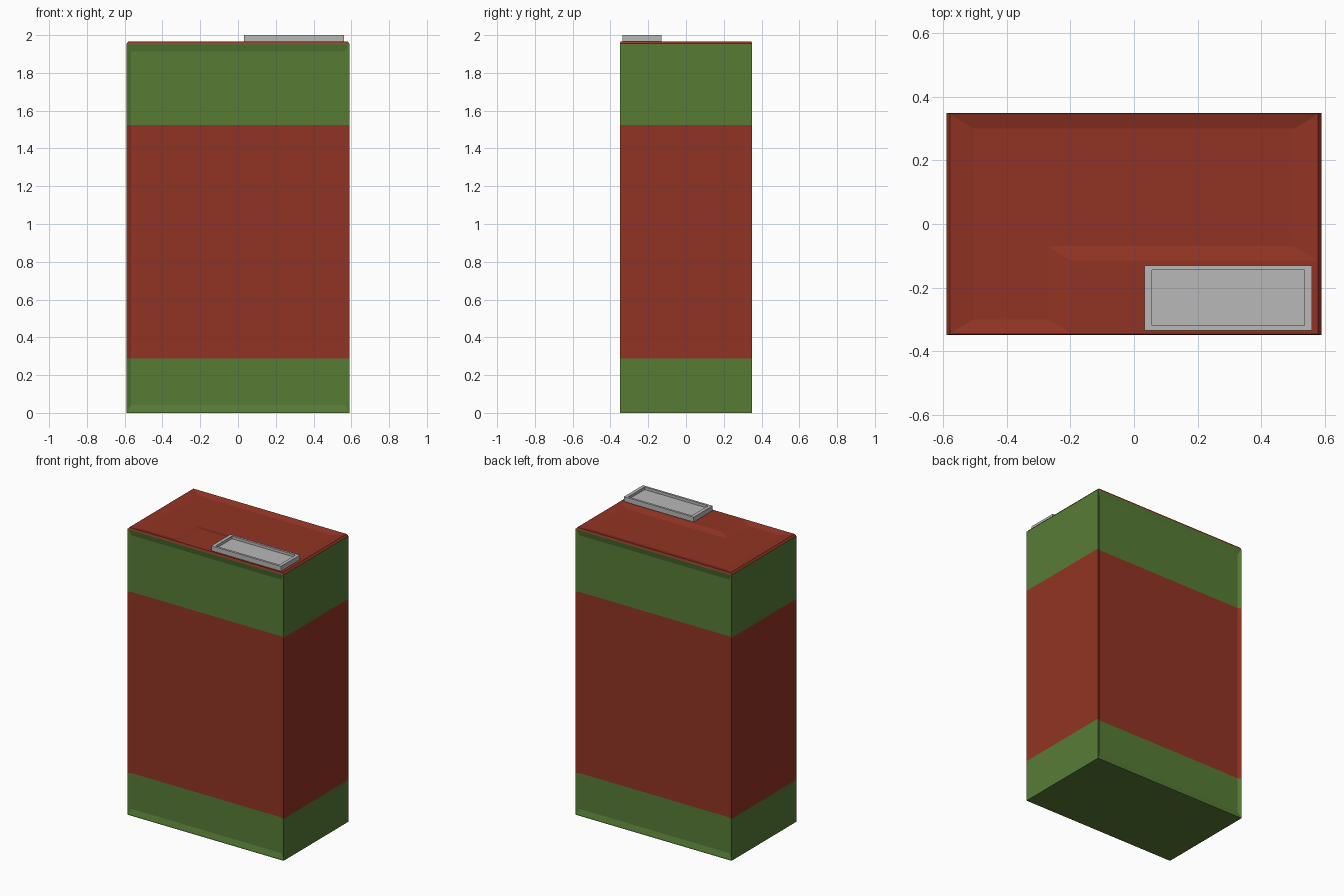
import bpy, bmesh
from mathutils import Vector

if "Cube" in bpy.data.objects:
    bpy.data.objects.remove(bpy.data.objects["Cube"])

X, Y, RIM, TOP = 0.59, 0.35, 1.955, 1.967
BAND_LOW, BAND_HIGH = 0.287, 1.525


def material(name, rgb):
    m = bpy.data.materials.new(name)
    m.diffuse_color = (*rgb, 1)
    m.use_nodes = True
    m.node_tree.nodes["Principled BSDF"].inputs["Base Color"].default_value = m.diffuse_color
    return m


green = material("green paint", (0.095, 0.20, 0.036))
red = material("red paint", (0.285, 0.034, 0.017))
grey = material("light grey metal", (0.48, 0.48, 0.48))


def rect(x0, x1, y0, y1, z):
    return [(x0, y0, z), (x1, y0, z), (x1, y1, z), (x0, y1, z)]


def strip(bm, a, b):
    """Quads joining two closed loops of points."""
    n = len(a)
    for i in range(n):
        j = (i + 1) % n
        bm.faces.new([bm.verts.new(p) for p in (a[i], a[j], b[j], b[i])])


def cap(bm, pts):
    bm.faces.new([bm.verts.new(p) for p in pts])


def finish(bm, name, mats, rule=None):
    bmesh.ops.remove_doubles(bm, verts=bm.verts, dist=1e-5)
    bmesh.ops.recalc_face_normals(bm, faces=bm.faces)
    if rule:
        for f in bm.faces:
            f.material_index = rule(f)
    me = bpy.data.meshes.new(name)
    bm.to_mesh(me)
    bm.free()
    for m in mats:
        me.materials.append(m)
    ob = bpy.data.objects.new(name, me)
    bpy.context.collection.objects.link(ob)
    return ob


# Battery case
bm = bmesh.new()
cap(bm, rect(-X, X, -Y, Y, 0)[::-1])
for s in (-1, 1):
    # plain narrow side
    cap(bm, [(s * X, -Y, 0), (s * X, Y, 0), (s * X, Y, RIM), (s * X, -Y, RIM)])
    # wide side with a shallow sunken panel
    def panel(dx, z0, z1, d):
        y = s * (Y - d)
        return [(-X + dx, y, z0), (X - dx, y, z0), (X - dx, y, z1), (-X + dx, y, z1)]
    edge = panel(0, 0, RIM, 0)
    lip = panel(0.004, 0.008, RIM - 0.004, 0)
    floor = panel(0.024, 0.042, RIM - 0.042, 0.01)
    strip(bm, edge, lip)
    strip(bm, lip, floor)
    cap(bm, floor)

# Chamfered top with an L-shaped shallow recess around the raised corner
c = 0.01
strip(bm, rect(-X, X, -Y, Y, RIM), rect(-X + c, X - c, -Y + 0.004, Y - 0.004, TOP))
l_out = [(-.575, -.343), (-.2, -.343), (-.2, -.115), (.575, -.115), (.575, .343), (-.575, .343)]
l_in = [(-.505, -.3), (-.27, -.3), (-.27, -.07), (.505, -.07), (.505, .3), (-.505, .3)]
l_out = [(x, y, TOP) for x, y in l_out]
l_in = [(x, y, TOP - 0.012) for x, y in l_in]
o = rect(-X + c, X - c, -Y + 0.004, Y - 0.004, TOP)
strip(bm, l_out, l_in)
cap(bm, l_in)
cap(bm, [o[0], l_out[0], l_out[5], o[3]])
cap(bm, [o[3], l_out[5], l_out[4], o[2]])
cap(bm, [o[2], l_out[4], l_out[3], o[1]])
cap(bm, [o[1], l_out[3], l_out[2], l_out[1], l_out[0], o[0]])
bmesh.ops.remove_doubles(bm, verts=bm.verts, dist=1e-5)

# Cut the colour bands
for z in (BAND_LOW, BAND_HIGH):
    bmesh.ops.bisect_plane(bm, geom=bm.verts[:] + bm.edges[:] + bm.faces[:],
                           plane_co=(0, 0, z), plane_no=(0, 0, 1))


def band(f):
    z = f.calc_center_median().z
    on_top = f.normal.z > 0.3 and z > 1.9
    return 1 if on_top or BAND_LOW < z < BAND_HIGH else 0


finish(bm, "case", [green, red], band)

# Contact tray on the top corner
bm = bmesh.new()
a = (0.033, 0.56, -0.335, -0.13)
b = (0.056, 0.537, -0.32, -0.145)
strip(bm, rect(*a, 1.96), rect(*a, 2.0))
strip(bm, rect(*a, 2.0), rect(*b, 2.0))
strip(bm, rect(*b, 2.0), rect(*b, 1.982))
cap(bm, rect(*b, 1.982))
cap(bm, rect(*a, 1.96))
finish(bm, "contact_tray", [grey])
